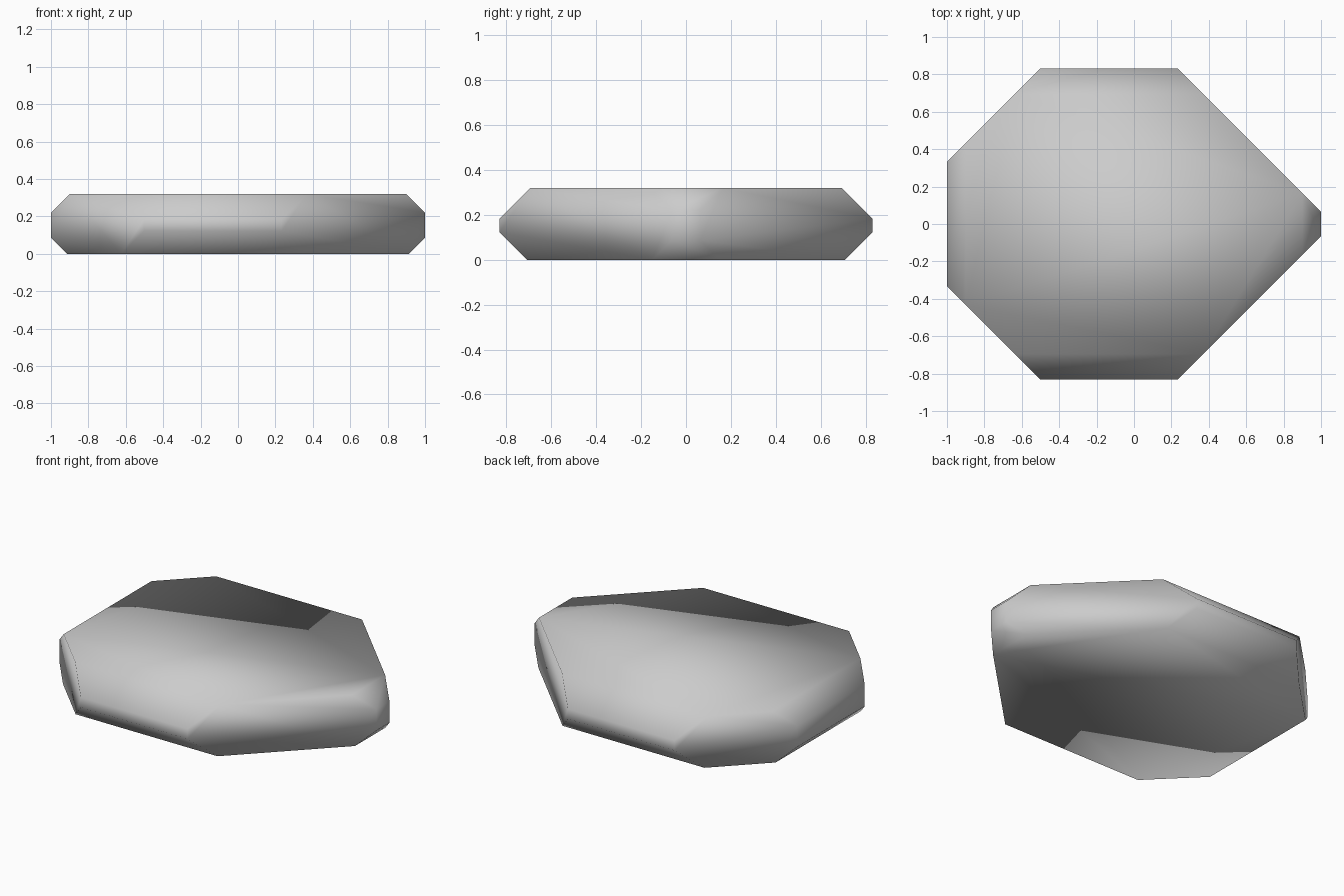
import bpy, bmesh
from mathutils import Vector

if "Cube" in bpy.data.objects:
    bpy.data.objects.remove(bpy.data.objects["Cube"])

W, D, H = 1.0, 0.831, 0.32   # half width, half depth, full height

bm = bmesh.new()
bmesh.ops.create_cube(bm, size=1.0)
bmesh.ops.scale(bm, vec=(2 * W, 2 * D, H), verts=bm.verts)
bmesh.ops.translate(bm, vec=(0, 0, H / 2), verts=bm.verts)


def bevel_plane(normal, corner, inset):
    """Slice off one box edge at 45 degrees, removing `inset` from each side."""
    n = Vector(normal)
    point = Vector(corner)
    point -= n * (inset / 2)
    geom = bm.verts[:] + bm.edges[:] + bm.faces[:]
    cut = bmesh.ops.bisect_plane(bm, geom=geom, plane_co=point, plane_no=n,
                                 clear_outer=True)["geom_cut"]
    edges = [e for e in cut if isinstance(e, bmesh.types.BMEdge)]
    bmesh.ops.contextual_create(bm, geom=edges)


for s in (1, -1):
    # Upright corner cuts: large on the right, smaller on the left
    bevel_plane((1, s, 0), (W, s * D, 0), 0.767)
    bevel_plane((-1, s, 0), (-W, s * D, 0), 0.498)
    # Top and bottom rim bevels on the sides, then front and back
    bevel_plane((s, 0, 1), (s * W, 0, H), 0.10)
    bevel_plane((s, 0, -1), (s * W, 0, 0), 0.087)
    bevel_plane((0, s, 1), (0, s * D, H), 0.136)
    bevel_plane((0, s, -1), (0, s * D, 0), 0.122)

bmesh.ops.recalc_face_normals(bm, faces=bm.faces)
for f in bm.faces:
    f.smooth = True

mesh = bpy.data.meshes.new("bevelled_slab")
bm.to_mesh(mesh)
bm.free()
slab = bpy.data.objects.new("bevelled_slab", mesh)
bpy.context.collection.objects.link(slab)
